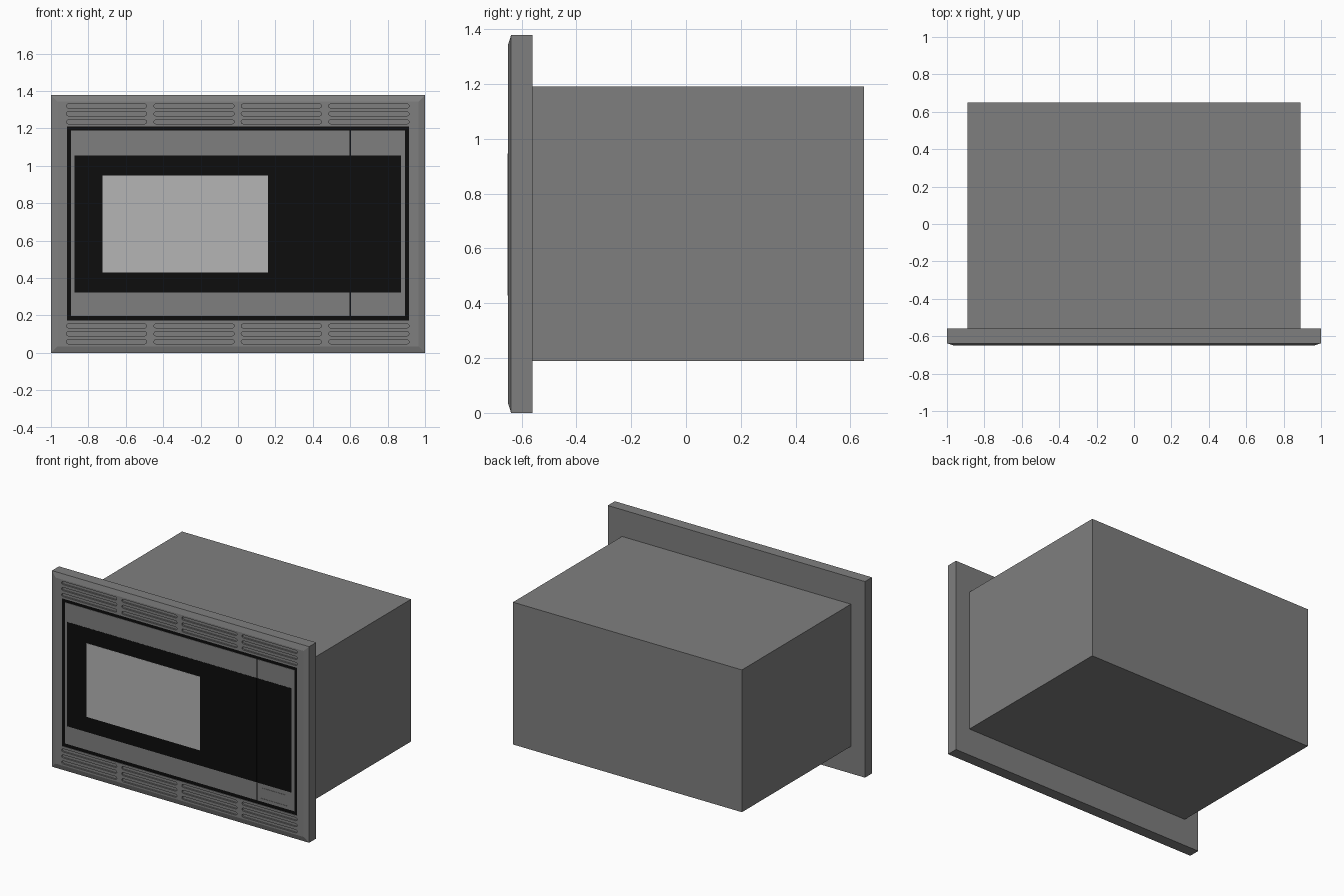
import bpy, bmesh, math

if "Cube" in bpy.data.objects:
    bpy.data.objects.remove(bpy.data.objects["Cube"])


def material(name, r, g, b):
    m = bpy.data.materials.new(name)
    m.diffuse_color = (r, g, b, 1)
    m.use_nodes = True
    m.node_tree.nodes["Principled BSDF"].inputs["Base Color"].default_value = m.diffuse_color
    return m


STEEL = material("grey_steel", 0.212, 0.212, 0.212)
BLACK = material("black", 0.004, 0.004, 0.004)
WINDOW = material("light_grey_window", 0.46, 0.46, 0.46)


def finish(name, bm, mat):
    bmesh.ops.recalc_face_normals(bm, faces=bm.faces)
    me = bpy.data.meshes.new(name)
    bm.to_mesh(me)
    bm.free()
    me.materials.append(mat)
    ob = bpy.data.objects.new(name, me)
    bpy.context.collection.objects.link(ob)
    return ob


def add_prism(bm, outline, y0, y1):
    """Extrude an (x, z) outline from y0 to y1."""
    face = bm.faces.new([bm.verts.new((x, y0, z)) for x, z in outline])
    new = bmesh.ops.extrude_face_region(bm, geom=[face])["geom"]
    verts = [v for v in new if isinstance(v, bmesh.types.BMVert)]
    bmesh.ops.translate(bm, verts=verts, vec=(0, y1 - y0, 0))
    return verts


def rect(x0, x1, z0, z1):
    return [(x0, z0), (x1, z0), (x1, z1), (x0, z1)]


def box(name, mat, x0, x1, z0, z1, y0, y1):
    bm = bmesh.new()
    add_prism(bm, rect(x0, x1, z0, z1), y0, y1)
    return finish(name, bm, mat)


def slot(x0, x1, z, r, n=4):
    """Outline of a slot with round ends."""
    pts = []
    for cx, start in ((x1 - r, -math.pi / 2), (x0 + r, math.pi / 2)):
        for i in range(n + 1):
            a = start + math.pi * i / n
            pts.append((cx + r * math.cos(a), z + r * math.sin(a)))
    return pts


def cut(ob, outlines, y0, y1):
    """Cut pockets with the given outlines into an object."""
    bm = bmesh.new()
    for o in outlines:
        add_prism(bm, o, y0, y1)
    cutter = finish("cutter", bm, ob.data.materials[0])
    cutter.hide_render = True
    mod = ob.modifiers.new("cut", 'BOOLEAN')
    mod.operation = 'DIFFERENCE'
    mod.solver = 'EXACT'
    mod.object = cutter
    bpy.context.view_layer.objects.active = ob
    bpy.ops.object.modifier_apply(modifier=mod.name)
    bpy.data.objects.remove(cutter)


# oven body behind the trim
box("oven_body", STEEL, -0.89, 0.89, 0.19, 1.19, -0.56, 0.65)

# trim frame: slab with a shallow sloping front edge
bm = bmesh.new()
add_prism(bm, rect(-1, 1, 0, 1.378), -0.56, -0.638)
front = min(bm.faces, key=lambda f: f.calc_center_median().y)
bmesh.ops.inset_region(bm, faces=[front], thickness=0.05)
front = min(bm.faces, key=lambda f: (f.calc_center_median().y, -f.calc_area()))
for v in bm.verts:
    if abs(v.co.x) < 0.99:
        v.co.y = -0.649
frame = finish("trim_frame", bm, STEEL)

# door opening and the vent slots
slots = [slot(x - 0.215, x + 0.215, z, 0.011)
         for x in (-0.703, -0.235, 0.232, 0.70)
         for z in (0.059, 0.102, 0.144, 1.235, 1.278, 1.32)]
cut(frame, [rect(-0.915, 0.915, 0.172, 1.21)] + slots, -0.638, -0.67)

# black gap surrounding and dividing the door
box("black_gap", BLACK, -0.915, 0.915, 0.172, 1.21, -0.636, -0.6455)

# door and control panel
box("door", STEEL, -0.893, 0.596, 0.196, 1.188, -0.637, -0.648)
control = box("control_panel", STEEL, 0.604, 0.893, 0.196, 1.188, -0.637, -0.648)
cut(control, [rect(0.628, 0.836, 0.218, 0.298)], -0.6458, -0.66)
box("open_button", STEEL, 0.634, 0.83, 0.224, 0.292, -0.64, -0.648)

# black glass band and window
box("door_glass", BLACK, -0.873, 0.598, 0.322, 1.054, -0.645, -0.6495)
box("control_glass", BLACK, 0.602, 0.871, 0.322, 1.054, -0.645, -0.6495)
box("window", WINDOW, -0.724, 0.16, 0.429, 0.947, -0.647, -0.6505)
